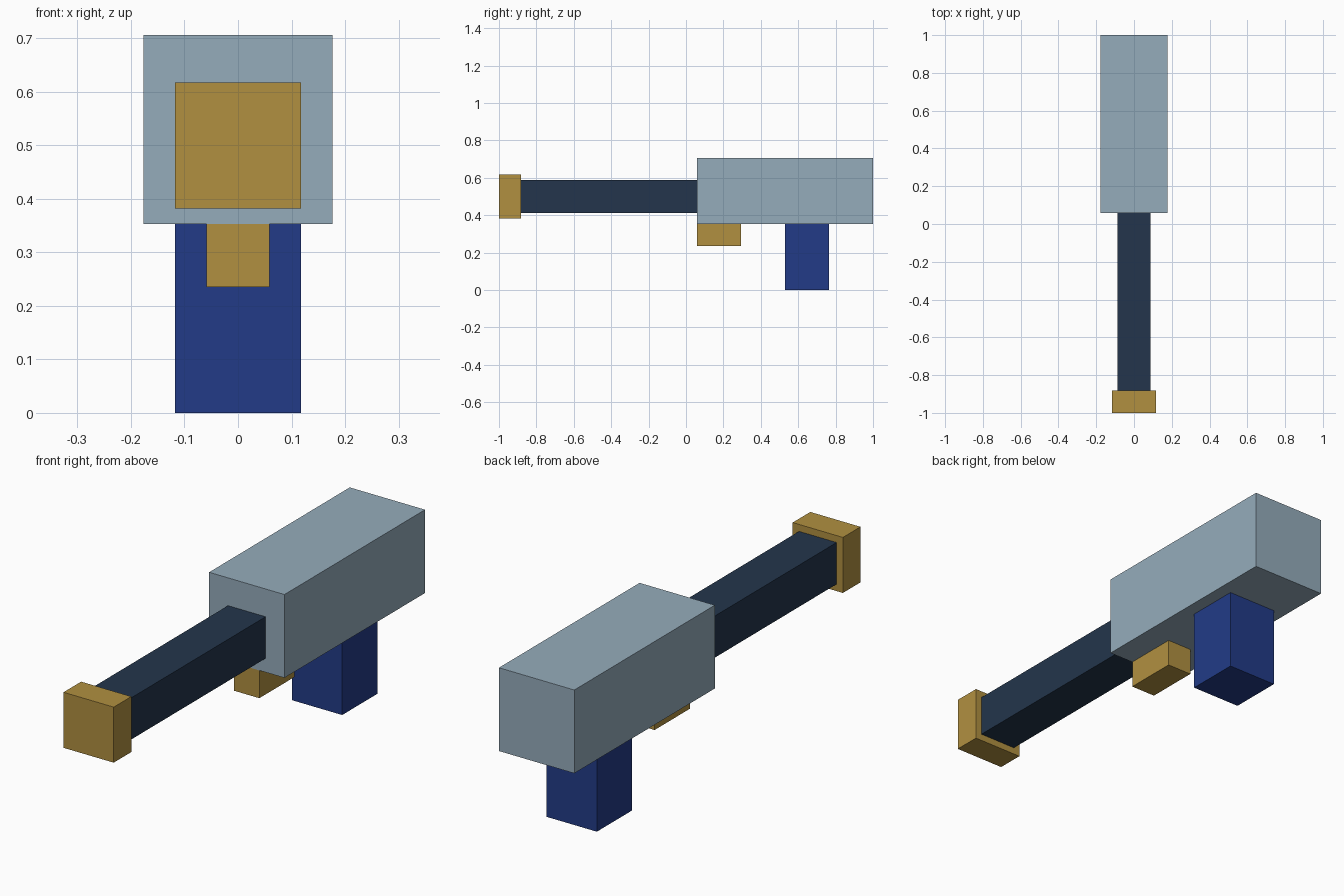
import bpy

cube = bpy.data.objects.get("Cube")
if cube:
    bpy.data.objects.remove(cube, do_unlink=True)

U = 2 / 17  # grid step: the model is 17 steps long


def linear(c):
    c /= 255
    return c / 12.92 if c <= 0.04045 else ((c + 0.055) / 1.055) ** 2.4


def material(name, *rgb):
    mat = bpy.data.materials.new(name)
    mat.use_nodes = True
    colour = (*map(linear, rgb), 1)
    mat.diffuse_color = colour
    mat.node_tree.nodes["Principled BSDF"].inputs["Base Color"].default_value = colour
    return mat


def box(name, mat, width, y, z):
    """Box centred on x, spanning the y and z ranges, all in grid steps."""
    centre = (0, sum(y) / 2 * U, sum(z) / 2 * U)
    bpy.ops.mesh.primitive_cube_add(size=1, location=centre)
    obj = bpy.context.object
    obj.name = name
    obj.scale = (width * U, (y[1] - y[0]) * U, (z[1] - z[0]) * U)
    bpy.ops.object.transform_apply(location=False, rotation=False, scale=True)
    obj.data.materials.append(mat)


steel = material("pale steel", 149, 172, 187)
navy = material("dark navy", 35, 53, 76)
gold = material("old gold", 177, 144, 64)
blue = material("deep blue", 34, 59, 135)

# Body and barrel
box("body", steel, 3, (0.5, 8.5), (3, 6))
box("barrel", navy, 1.5, (-7.5, 0.5), (3.5, 5))
box("muzzle", gold, 2, (-8.5, -7.5), (3.25, 5.25))

# Parts under the body
box("trigger_block", gold, 1, (0.5, 2.5), (2, 3))
box("grip", blue, 2, (4.5, 6.5), (0, 3))
